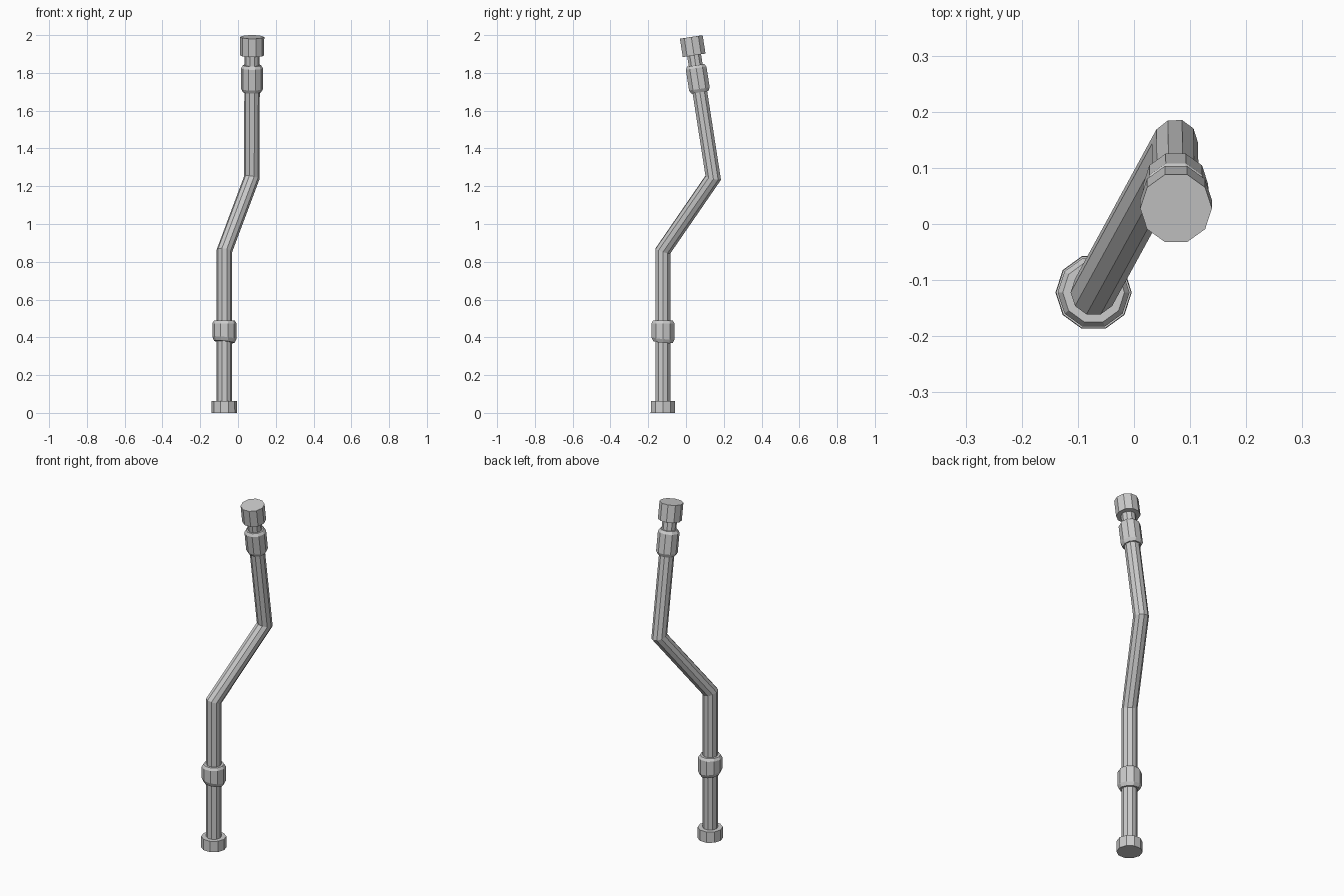
import bpy, bmesh, math
from mathutils import Vector

if "Cube" in bpy.data.objects:
    bpy.data.objects.remove(bpy.data.objects["Cube"])

SIDES = 10
FOOT = Vector((-0.072, -0.122, 0))
BEND_1 = Vector((-0.072, -0.122, 0.858))
BEND_2 = Vector((0.073, 0.144, 1.245))
TIP = Vector((0.075, 0.028, 1.99))
UP = Vector((0, 0, 1))


def loft(name, rings):
    """Skin a list of vertex rings and close both ends."""
    bm = bmesh.new()
    loops = [[bm.verts.new(p) for p in ring] for ring in rings]
    for a, b in zip(loops, loops[1:]):
        for i in range(SIDES):
            j = (i + 1) % SIDES
            bm.faces.new((a[i], a[j], b[j], b[i]))
    bm.faces.new(loops[0][::-1])
    bm.faces.new(loops[-1])
    bmesh.ops.recalc_face_normals(bm, faces=bm.faces)
    mesh = bpy.data.meshes.new(name)
    bm.to_mesh(mesh)
    bm.free()
    obj = bpy.data.objects.new(name, mesh)
    bpy.context.collection.objects.link(obj)
    return obj


def ring(centre, radius, axis, normal=None):
    """Decagon around an axis, cut by the plane with the given normal."""
    normal = normal or axis
    turn = UP.rotation_difference(axis)
    points = []
    for i in range(SIDES):
        a = math.tau * i / SIDES
        p = turn @ Vector((radius * math.cos(a), radius * math.sin(a), 0))
        points.append(centre + p - axis * (p.dot(normal) / axis.dot(normal)))
    return points


def at_height(z):
    """Point on the upper pipe's centre line."""
    return BEND_2.lerp(TIP, (z - BEND_2.z) / (TIP.z - BEND_2.z))


mid = (BEND_2 - BEND_1).normalized()
top = (TIP - BEND_2).normalized()

# Bent pipe with mitred corners
loft("bent_pipe", [
    ring(FOOT + UP * 0.03, 0.041, UP),
    ring(BEND_1, 0.041, UP, (UP + mid).normalized()),
    ring(BEND_2, 0.041, top, (mid + top).normalized()),
    ring(at_height(1.75), 0.041, top)])

# Foot flange
loft("foot_flange", [ring(FOOT, 0.068, UP), ring(FOOT + UP * 0.063, 0.067, UP)])

# Lower coupling, its underside slightly skewed
skew = Vector((0.1, 0.1, 1)).normalized()
loft("lower_coupling", [
    ring(FOOT + UP * z, r, UP, n) for z, r, n in
    ((0.376, 0.054, skew), (0.397, 0.064, skew), (0.474, 0.064, UP), (0.488, 0.055, UP))])

# Upper collar with chamfered ends
loft("upper_collar", [
    ring(at_height(z), r, top) for z, r in
    ((1.697, 0.048), (1.715, 0.058), (1.825, 0.058), (1.84, 0.048))])

# Neck and end cap
loft("neck", [ring(at_height(z), 0.039, top) for z in (1.82, 1.91)])
loft("end_cap", [ring(at_height(z), 0.064, top) for z in (1.893, 1.99)])
